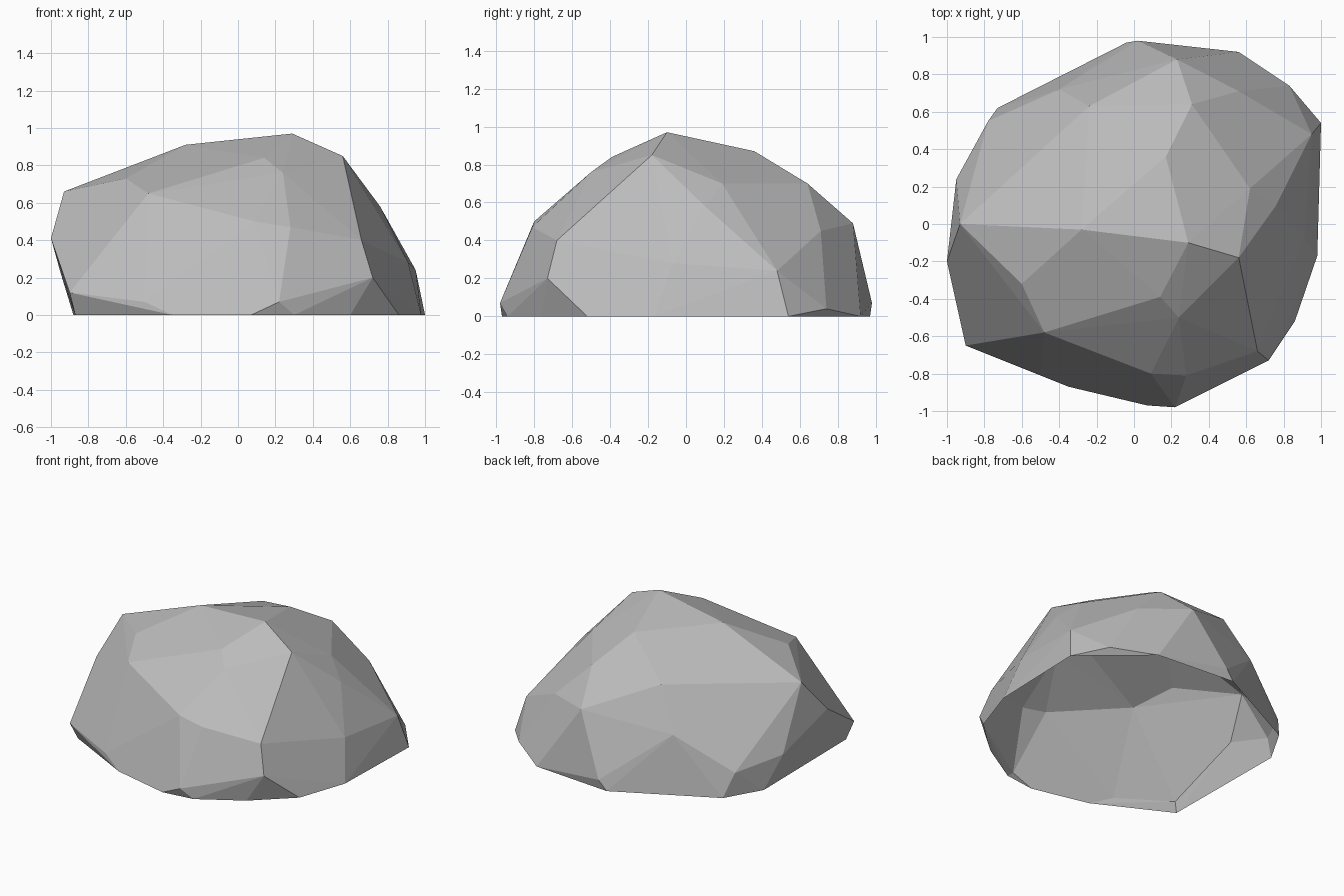
import bpy
import bmesh

default_cube = bpy.data.objects.get("Cube")
if default_cube:
    bpy.data.objects.remove(default_cube, do_unlink=True)

UNIT = 0.01  # corner positions are given in hundredths

# Corners around the top of the boulder
crown = [
    (29, -10, 97), (56, -18, 85), (-28, -3, 91), (14, -39, 84),
    (24, -50, 76), (17, 36, 87), (-60, -32, 73), (-48, -58, 65),
    (-93, 0, 66), (-24, 63, 70), (31, 64, 70), (62, 19, 70),
]

# Corners around the sides
flanks = [
    (28, -81, 47), (9, -80, 50), (66, -68, 40), (72, -73, 20),
    (76, 10, 58), (91, -7, 28), (95, 48, 24), (56, 71, 45),
    (23, 88, 49), (-40, 72, 41), (-78, 55, 17), (-95, 24, 23),
    (-100, -20, 41), (-90, -65, 12), (-50, -81, 7), (22, -98, 7),
    (2, 98, 7), (83, 74, 4),
]

# Outline where the boulder meets the ground
foot = [
    (-87, -60), (-35, -87), (7, -97), (30, -94), (60, -76), (86, -52),
    (98, -17), (100, 54), (56, 92), (-4, 97), (-73, 62), (-88, 36),
]


def stone_material(name, colour):
    """Make one plain matte material."""
    material = bpy.data.materials.new(name)
    material.use_nodes = True
    material.diffuse_color = colour
    shader = next(node for node in material.node_tree.nodes
                  if node.type == "BSDF_PRINCIPLED")
    shader.inputs["Base Color"].default_value = colour
    shader.inputs["Roughness"].default_value = 1.0
    return material


def faceted_shell(name, corners, material):
    """Wrap flat facets around the corners and leave the underside open."""
    bm = bmesh.new()
    for corner in corners:
        bm.verts.new([value * UNIT for value in corner])
    bmesh.ops.convex_hull(bm, input=list(bm.verts), use_existing_faces=False)

    # Drop any corner that ended up inside the shell
    loose = [vert for vert in bm.verts if not vert.link_faces]
    bmesh.ops.delete(bm, geom=loose, context="VERTS")
    bmesh.ops.recalc_face_normals(bm, faces=list(bm.faces))

    # Open the underside
    underside = [face for face in bm.faces
                 if all(vert.co.z < UNIT for vert in face.verts)]
    bmesh.ops.delete(bm, geom=underside, context="FACES")

    # Merge nearly level triangles into broad facets
    bmesh.ops.dissolve_limit(bm, angle_limit=0.03, verts=list(bm.verts),
                             edges=list(bm.edges))

    mesh = bpy.data.meshes.new(name)
    bm.to_mesh(mesh)
    bm.free()
    mesh.materials.append(material)
    shell = bpy.data.objects.new(name, mesh)
    bpy.context.scene.collection.objects.link(shell)
    return shell


grey = stone_material("grey_stone", (0.5, 0.5, 0.5, 1.0))
ground_ring = [(x, y, 0) for x, y in foot]
faceted_shell("boulder", crown + flanks + ground_ring, grey)
